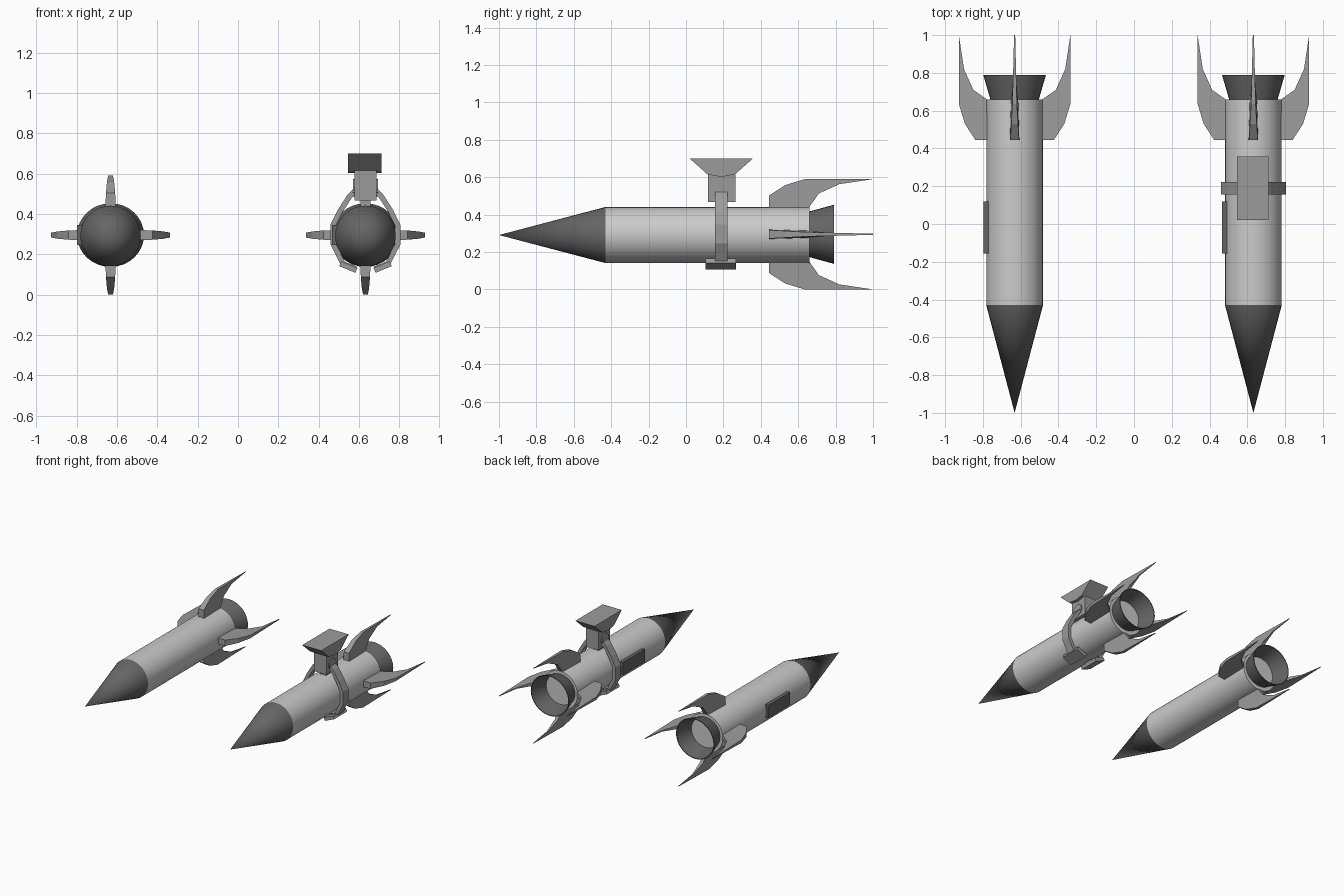
import bpy, bmesh, math
from mathutils import Vector

if "Cube" in bpy.data.objects:
    bpy.data.objects.remove(bpy.data.objects["Cube"])

AX = 0.632      # sideways offset of each rocket
AZ = 0.295      # height of the fin and nozzle axis
BZ = 0.291      # height of the tube axis


def grey(name, v):
    m = bpy.data.materials.new(name)
    m.diffuse_color = (v, v, v, 1)
    m.use_nodes = True
    m.node_tree.nodes["Principled BSDF"].inputs["Base Color"].default_value = m.diffuse_color
    return m


LIGHT, MID, DARK = grey("light_grey", 0.55), grey("mid_grey", 0.33), grey("dark_grey", 0.13)


def finish(name, verts, faces, mat, smooth=False):
    bm = bmesh.new()
    vs = [bm.verts.new(v) for v in verts]
    for f in faces:
        bm.faces.new([vs[i] for i in f])
    bmesh.ops.recalc_face_normals(bm, faces=bm.faces)
    me = bpy.data.meshes.new(name)
    bm.to_mesh(me)
    bm.free()
    me.materials.append(mat)
    ob = bpy.data.objects.new(name, me)
    bpy.context.collection.objects.link(ob)
    if smooth:
        bpy.ops.object.select_all(action='DESELECT')
        ob.select_set(True)
        bpy.context.view_layer.objects.active = ob
        bpy.ops.object.shade_smooth_by_angle(angle=math.radians(35))
    return ob


def loft(name, a, b, mat, smooth=False):
    """Solid between two matching outlines."""
    n = len(a)
    faces = [range(n), range(n, 2 * n)]
    faces += [(i, (i + 1) % n, n + (i + 1) % n, n + i) for i in range(n)]
    return finish(name, a + b, faces, mat, smooth)


def box(name, x, y, z, mat):
    a, b = [[(xx, yy, zz) for xx, yy in ((x[0], y[0]), (x[1], y[0]), (x[1], y[1]), (x[0], y[1]))]
            for zz in z]
    return loft(name, a, b, mat)


def ring(cx, y, r, cz, n=32, sz=1.0):
    return [(cx + r * math.cos(2 * math.pi * i / n), y,
             cz + sz * r * math.sin(2 * math.pi * i / n)) for i in range(n)]


def strap(name, path, thick, y0, y1, mat):
    """Flat band following a path in the x-z plane."""
    pts = [Vector(p) for p in path]
    left, right = [], []
    for i, p in enumerate(pts):
        d = (pts[min(i + 1, len(pts) - 1)] - pts[max(i - 1, 0)]).normalized()
        nrm = Vector((-d.y, d.x)) * thick / 2
        left.append(p + nrm)
        right.append(p - nrm)
    outline = left + right[::-1]
    return loft(name, [(p.x, y0, p.y) for p in outline], [(p.x, y1, p.y) for p in outline], mat)


# fin profile: (y, radius, thickness)
FIN = [(0.445, 0.14, 0.050), (0.445, 0.208, 0.046), (0.53, 0.263, 0.036), (0.635, 0.295, 0.024),
       (1.0, 0.295, 0.006), (0.82, 0.268, 0.008), (0.71, 0.218, 0.026), (0.655, 0.14, 0.038)]


def rocket(cx, tag):
    # tube
    loft(tag + "_body", ring(cx, -0.43, 0.15, BZ), ring(cx, 0.66, 0.15, BZ), LIGHT, True)
    # nose cone
    n = 32
    finish(tag + "_nose_cone", ring(cx, -0.43, 0.15, BZ) + [(cx, -1.0, BZ)],
           [(i, (i + 1) % n, n) for i in range(n)] + [range(n)], DARK, True)
    # hollow flared nozzle
    prof = [(0.655, 0.127), (0.79, 0.166), (0.79, 0.160), (0.655, 0.121)]
    verts = [v for y, r in prof for v in ring(cx, y, r, AZ, n, 0.95)]
    finish(tag + "_nozzle", verts,
           [(k * n + i, k * n + (i + 1) % n, (k + 1) % 4 * n + (i + 1) % n, (k + 1) % 4 * n + i)
            for k in range(4) for i in range(n)], DARK, True)
    # four swept fins
    for k in range(4):
        c, s = round(math.cos(k * math.pi / 2)), round(math.sin(k * math.pi / 2))
        sides = [[(cx + r * c - e * t / 2 * s, y, AZ + r * s + e * t / 2 * c) for y, r, t in FIN]
                 for e in (-1, 1)]
        loft(f"{tag}_fin_{k + 1}", *sides, MID)
    # side panel
    box(tag + "_side_panel", (cx - 0.166, cx - 0.13), (-0.155, 0.118), (AZ - 0.05, AZ + 0.05), DARK)


rocket(-AX, "plain_rocket")
rocket(AX, "clamped_rocket")

# clamp arms, pads and pivots around the right rocket
for s, side in ((-1, "left"), (1, "right")):
    arm = [(0.055, 0.512), (0.08, 0.485), (0.125, 0.415), (0.16, 0.345), (0.16, 0.25),
           (0.112, 0.155), (0.045, 0.126)]
    strap("clamp_arm_" + side, [(AX + s * x, z) for x, z in arm], 0.026, 0.155, 0.222, MID)
    pad = [(0.125, 0.153), (0.045, 0.12)]
    strap("clamp_pad_" + side, [(AX + s * x, z) for x, z in pad], 0.026, 0.105, 0.267, MID)
    ends = [[(AX + s * x, 0.188 + 0.044 * math.cos(a * math.pi / 6),
              0.53 + 0.044 * math.sin(a * math.pi / 6)) for a in range(12)] for x in (0.04, 0.062)]
    loft("clamp_pivot_" + side, *ends, MID)

# mounting post and its neck
box("mount_neck", (AX - 0.025, AX + 0.025), (0.155, 0.22), (0.43, 0.48), MID)
box("mount_post", (AX - 0.054, AX + 0.054), (0.118, 0.265), (0.467, 0.615), MID)

# flared mounting head
head = [(0.02, 0.70), (0.358, 0.70), (0.262, 0.615), (0.19, 0.602), (0.115, 0.615)]
loft("mount_head", *[[(AX - 0.004 + x, y, z) for y, z in head] for x in (-0.083, 0.083)], MID)
